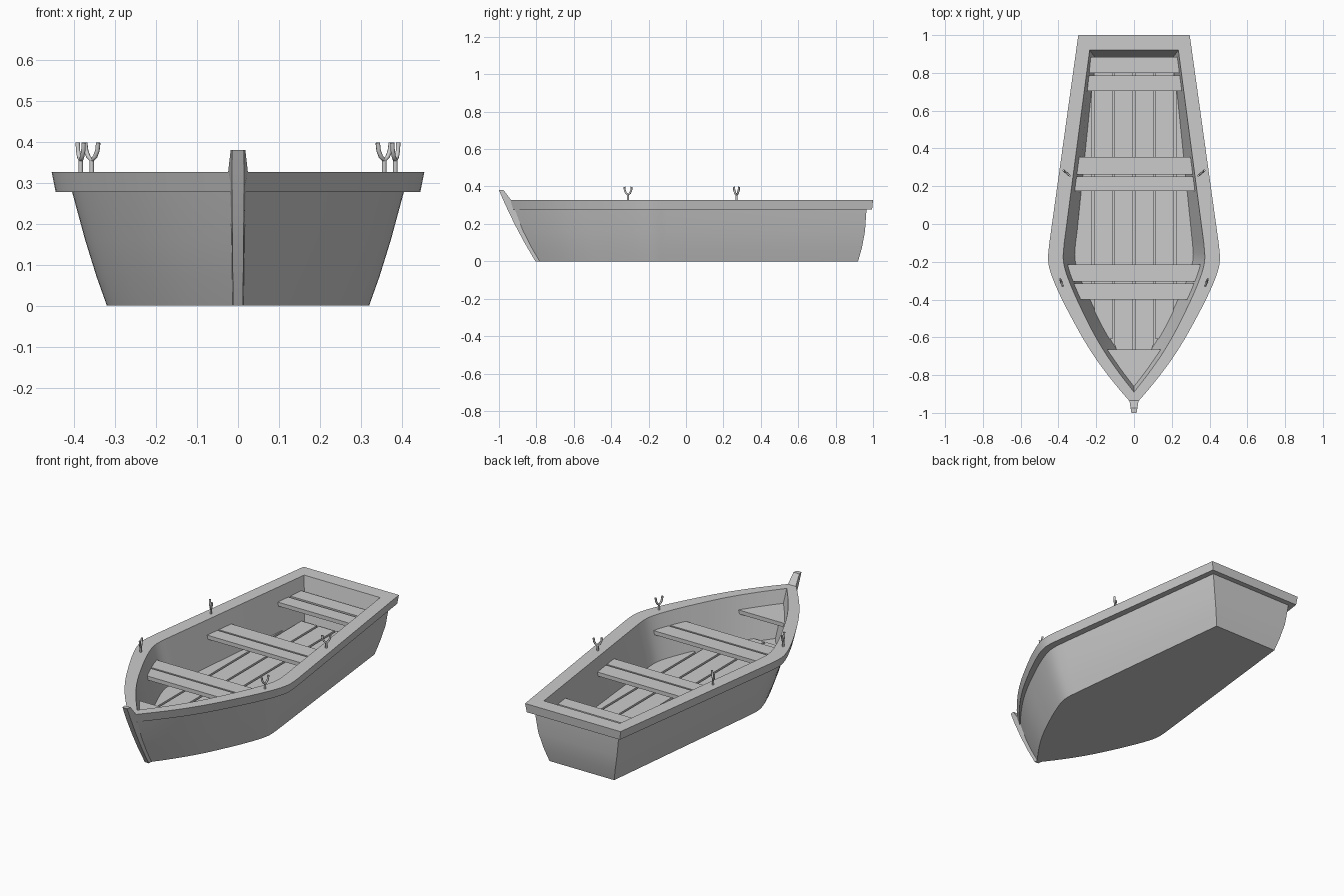
import bpy, bmesh, math
from mathutils import Vector

cube = bpy.data.objects.get("Cube")
if cube:
    bpy.data.objects.remove(cube)

wood = bpy.data.materials.new("grey_wood")
wood.use_nodes = True
GREY = (0.6, 0.6, 0.6, 1)
wood.diffuse_color = GREY
wood.node_tree.nodes["Principled BSDF"].inputs["Base Color"].default_value = GREY

# Bow half-curve: fraction of beam, fraction of length from tip to shoulder
BOW = [(0, 0), (.165, .1), (.318, .2), (.456, .3), (.588, .41), (.71, .525),
       (.815, .63), (.905, .73), (.972, .82), (1, .9), (.985, 1)]
SHOULDER = -.1


def half_outline(bow, beam, stern, back):
    """Right-hand plan points from the bow tip to the stern corner."""
    pts = [Vector(p) for p in BOW]
    ext = [2 * pts[0] - pts[1]] + pts + [2 * pts[-1] - pts[-2]]
    out = []
    for a, b, c, d in zip(ext, ext[1:], ext[2:], ext[3:]):
        for i in range(3):
            t = i / 3
            out.append(.5 * (2 * b + (c - a) * t + (2 * a - 5 * b + 4 * c - d) * t * t
                             + (3 * b - a - 3 * c + d) * t ** 3))
    out.append(pts[-1])
    return [(p.x * beam, bow + p.y * (SHOULDER - bow)) for p in out] + [(stern, back)]


def half_width(y, outline):
    for (x0, y0), (x1, y1) in zip(outline, outline[1:]):
        if y0 <= y <= y1:
            return x0 + (x1 - x0) * (y - y0) / (y1 - y0)
    return 0


def finish(bm, name, angle=30):
    bmesh.ops.recalc_face_normals(bm, faces=bm.faces)
    mesh = bpy.data.meshes.new(name)
    bm.to_mesh(mesh)
    bm.free()
    mesh.materials.append(wood)
    ob = bpy.data.objects.new(name, mesh)
    bpy.context.collection.objects.link(ob)
    bpy.ops.object.select_all(action='DESELECT')
    ob.select_set(True)
    bpy.context.view_layer.objects.active = ob
    bpy.ops.object.shade_smooth_by_angle(angle=math.radians(angle))


def loft(name, rings):
    """Skin closed rings of 3D points and cap both ends."""
    bm = bmesh.new()
    loops = [[bm.verts.new(p) for p in ring] for ring in rings]
    n = len(loops[0])
    for a, b in zip(loops, loops[1:]):
        for i in range(n):
            j = (i + 1) % n
            bm.faces.new((a[i], a[j], b[j], b[i]))
    bm.faces.new(loops[0])
    bm.faces.new(loops[-1])
    finish(bm, name)


def slab(name, plan, z0, z1):
    loft(name, [[(x, y, z) for x, y in plan] for z in (z0, z1)])


def hull_ring(z, *dims):
    half = half_outline(*dims)
    return [(x, y, z) for x, y in half] + [(-x, y, z) for x, y in half[:0:-1]]


# Hull: outside skin, overhanging gunwale, inside skin and floor in one shell
# Each level: height, bow tip y, half beam, half stern width, stern y
FLOOR_Z, RIM_LOW, RIM_TOP = .085, .278, .327
FLOOR = (-.79, .31, .205, .88)
INNER = (-.89, .375, .235, .92)
LEVELS = [
    (0, -.80, .32, .20, .92), (.07, -.842, .345, .22, .94),
    (.16, -.89, .373, .243, .957), (RIM_LOW, -.94, .405, .26, .965),
    (RIM_LOW, -.945, .445, .288, .995), (RIM_TOP, -.965, .455, .295, 1.0),
    (RIM_TOP, *INNER), (FLOOR_Z, *FLOOR)]
loft("hull", [hull_ring(*level) for level in LEVELS])

# Stem post along the bow: height, front y, rear y, half width front and rear
STEM = [(0, -.805, -.77, .012, .014), (.1, -.864, -.82, .013, .016),
        (.2, -.917, -.87, .014, .018), (.29, -.96, -.91, .015, .021),
        (.327, -.977, -.935, .015, .024), (.38, -1, -.975, .014, .018)]
loft("stem_post", [[(-f, yf, z), (f, yf, z), (r, yr, z), (-r, yr, z)]
                   for z, yf, yr, f, r in STEM])

# Floor planks, trimmed to the inside of the hull
floor_half = half_outline(*FLOOR)
PITCH, GAP = .108, .012
for k in range(3):
    x0, x1 = k * PITCH + GAP / 2, (k + 1) * PITCH - GAP / 2
    ys = [-.7 + i * .03 for i in range(53)]
    span = [(min(half_width(y, floor_half) + .004, x1), y) for y in ys]
    span = [p for p in span if p[0] > x0 + .002]
    plan = [(x0, span[0][1])] + span + [(x0, span[-1][1])]
    for side, label in ((1, "left"), (-1, "right")):
        slab(f"floor_plank_{label}_{k + 1}", [(side * x, y) for x, y in plan],
             FLOOR_Z - .005, FLOOR_Z + .015)

# Benches: pairs of boards reaching the hull sides
SEAT_Z, THICK = .255, .022
mix = (SEAT_Z - FLOOR_Z) / (RIM_TOP - FLOOR_Z)
seat_half = half_outline(*[f + (i - f) * mix for f, i in zip(FLOOR, INNER)])
BOARDS = {"front": [(-.40, -.315), (-.305, -.215)],
          "middle": [(.175, .252), (.262, .355)],
          "rear": [(.705, .785), (.80, .885)]}
for place, pair in BOARDS.items():
    for i, (y0, y1) in enumerate(pair):
        w0, w1 = (half_width(y, seat_half) + .006 for y in (y0, y1))
        slab(f"{place}_bench_board_{i + 1}",
             [(-w0, y0), (w0, y0), (w1, y1), (-w1, y1)], SEAT_Z - THICK, SEAT_Z)

# Small triangular bow seat
slab("bow_seat", [(0, -.87), (.142, -.665), (-.142, -.665)], SEAT_Z - THICK, SEAT_Z)


# Forked oarlocks standing on the gunwale
def oarlock(name, x, y, direction):
    curve = bpy.data.curves.new(name, 'CURVE')
    curve.dimensions = '3D'
    curve.bevel_depth = .0055
    curve.bevel_resolution = 2
    curve.use_fill_caps = True
    fork = [(-.021, .398), (-.018, .378), (-.011, .364), (0, .354),
            (.011, .364), (.018, .378), (.021, .398)]
    d = Vector(direction).normalized()
    for path in (fork, [(0, .32), (0, .356)]):
        spline = curve.splines.new('POLY')
        spline.points.add(len(path) - 1)
        for point, (u, z) in zip(spline.points, path):
            point.co = (x + d.x * u, y + d.y * u, z, 1)
    curve.materials.append(wood)
    bpy.context.collection.objects.link(bpy.data.objects.new(name, curve))


for side, label in ((1, "left"), (-1, "right")):
    oarlock(f"rear_oarlock_{label}", side * .357, .27, (side * .035, .03))
    oarlock(f"front_oarlock_{label}", side * .384, -.31, (side * .015, .04))
